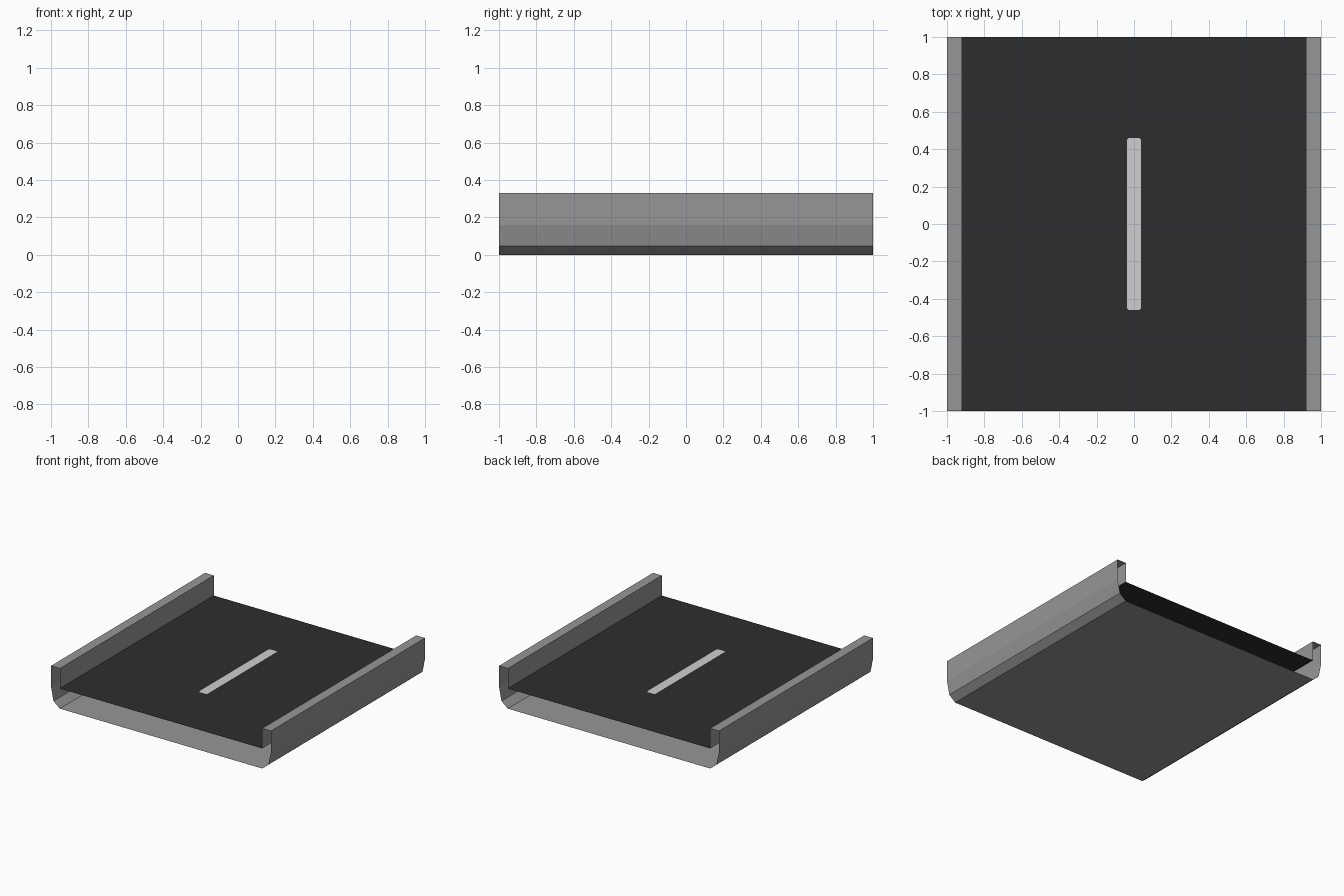
import bpy

if "Cube" in bpy.data.objects:
    bpy.data.objects.remove(bpy.data.objects["Cube"])

ROAD_Z = 0.165
HALF = 1.0


def material(name, value):
    m = bpy.data.materials.new(name)
    m.diffuse_color = (value, value, value, 1)
    m.use_nodes = True
    m.node_tree.nodes["Principled BSDF"].inputs["Base Color"].default_value = m.diffuse_color
    return m


def add_mesh(name, verts, faces, mat):
    me = bpy.data.meshes.new(name)
    me.from_pydata(verts, [], faces)
    me.materials.append(mat)
    ob = bpy.data.objects.new(name, me)
    bpy.context.collection.objects.link(ob)
    return ob


def sweep(name, profile, mat):
    """Open-ended strip: an (x, z) profile swept along y."""
    n = len(profile)
    verts = [(x, y, z) for y in (-HALF, HALF) for x, z in profile]
    faces = [(i, i + 1, n + i + 1, n + i) for i in range(n - 1)]
    return add_mesh(name, verts, faces, mat)


concrete = material("concrete grey", 0.305)
asphalt = material("asphalt dark grey", 0.027)
paint = material("line paint", 0.62)

# Kerbs and rounded underside: right half of the profile, mirrored
right = [(0.92, ROAD_Z), (0.92, 0.33), (1, 0.33), (1, 0.16), (0.977, 0.047), (0.92, 0)]
left = [(-x, z) for x, z in reversed(right)]
sweep("kerbs_and_underside", right + left, concrete)

# Road surface between the kerbs
sweep("road_surface", [(-0.92, ROAD_Z), (0.92, ROAD_Z)], asphalt)

# Centre line with clipped corners, a thin plate on the road
w, l, c = 0.038, 0.46, 0.01
z = ROAD_Z + 0.003
outline = [(w, -l + c), (w, l - c), (w - c, l), (-w + c, l),
           (-w, l - c), (-w, -l + c), (-w + c, -l), (w - c, -l)]
add_mesh("centre_line", [(x, y, z) for x, y in outline], [tuple(range(8))], paint)
